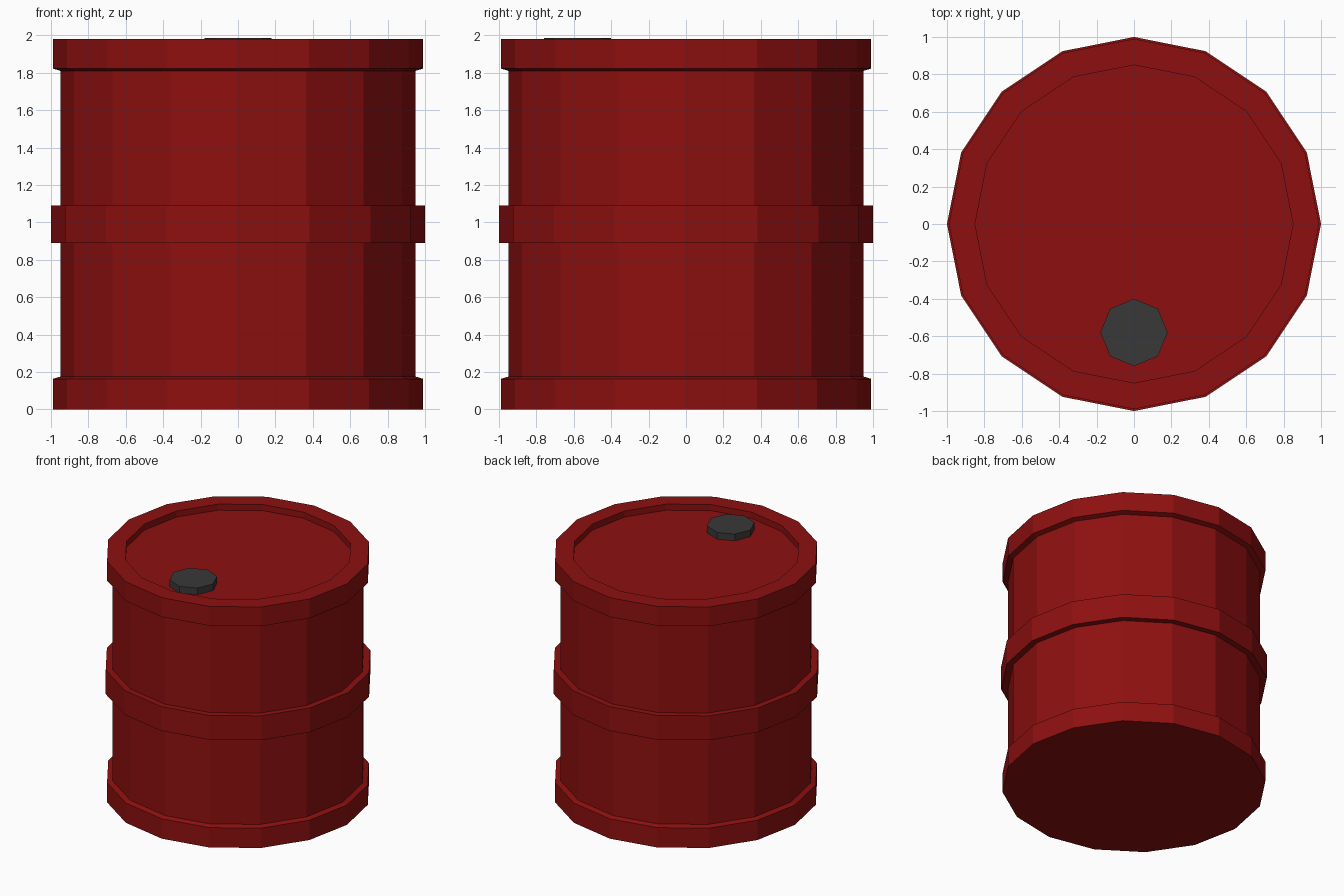
import bpy, math

if "Cube" in bpy.data.objects:
    bpy.data.objects.remove(bpy.data.objects["Cube"])


def material(name, color):
    mat = bpy.data.materials.new(name)
    mat.diffuse_color = (*color, 1)
    mat.use_nodes = True
    mat.node_tree.nodes["Principled BSDF"].inputs["Base Color"].default_value = mat.diffuse_color
    return mat


def lathe(name, profile, sides, mat, centre=(0, 0)):
    """Turn a (radius, z) profile, bottom to top, into a capped flat-faced solid."""
    verts = [(r * math.cos(2 * math.pi * i / sides), r * math.sin(2 * math.pi * i / sides), z)
             for r, z in profile for i in range(sides)]
    faces = [tuple(reversed(range(sides)))]
    for k in range(len(profile) - 1):
        a, b = k * sides, (k + 1) * sides
        for i in range(sides):
            j = (i + 1) % sides
            faces.append((a + i, a + j, b + j, b + i))
    last = (len(profile) - 1) * sides
    faces.append(tuple(range(last, last + sides)))
    mesh = bpy.data.meshes.new(name)
    mesh.from_pydata(verts, [], faces)
    mesh.materials.append(mat)
    obj = bpy.data.objects.new(name, mesh)
    obj.location = (*centre, 0)
    bpy.context.collection.objects.link(obj)
    return obj


red = material("red_paint", (0.27, 0.005, 0.005))
dark = material("dark_cap", (0.04, 0.04, 0.04))

# Drum: bottom hoop, wall, middle hoop, wall, top rim, recessed lid
lathe("drum", [
    (0.99, 0.0), (0.99, 0.163), (0.95, 0.175),
    (0.95, 0.89), (1.0, 0.89), (1.0, 1.09), (0.95, 1.09),
    (0.95, 1.81), (0.99, 1.822), (0.99, 1.98),
    (0.85, 1.98), (0.85, 1.93),
], 16, red)

# Filler cap sitting on the lid near the front
lathe("filler_cap", [(0.18, 1.93), (0.18, 1.985)], 8, dark, (0, -0.58))
